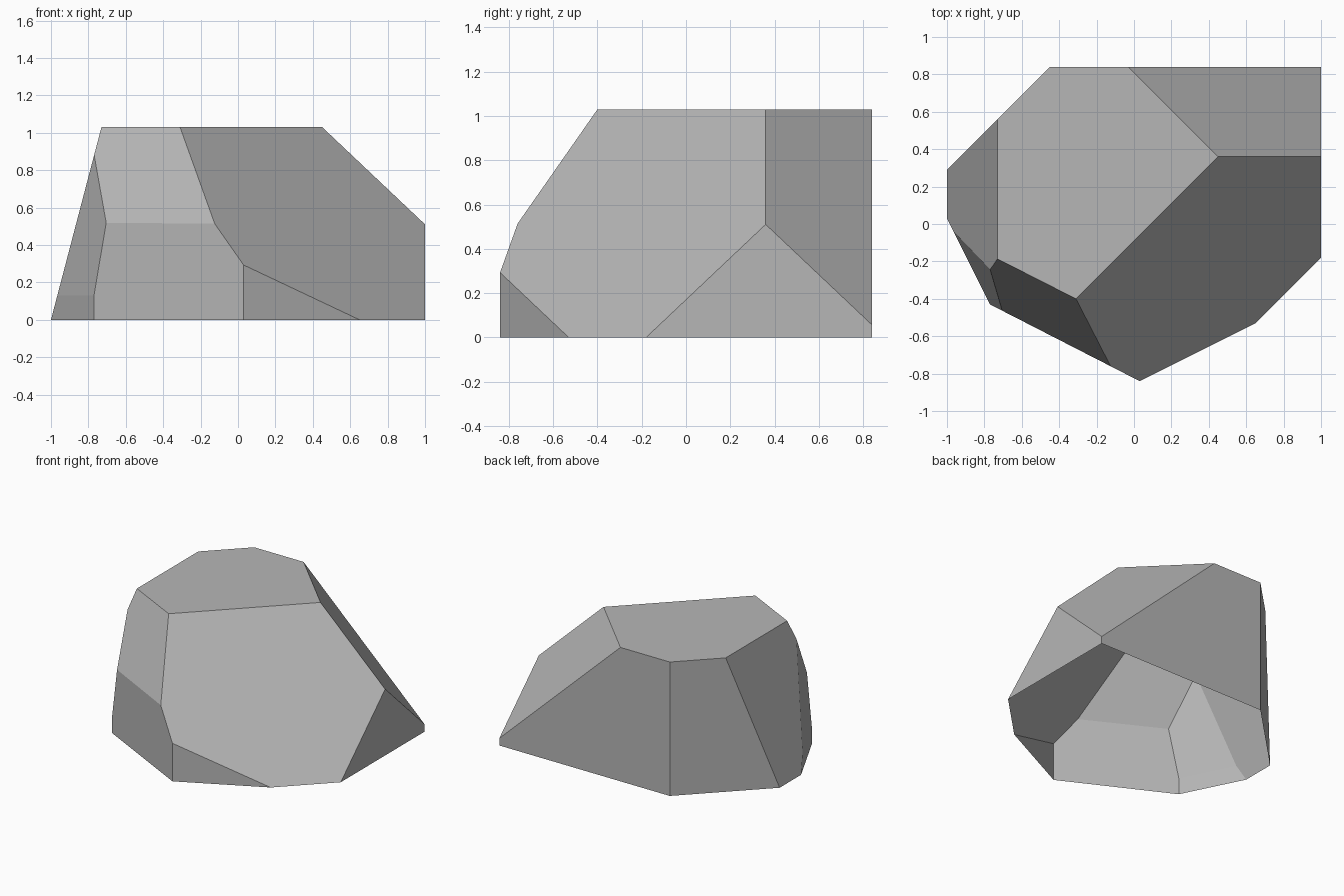
import bpy, bmesh
from mathutils import Vector

default = bpy.data.objects.get("Cube")
if default:
    bpy.data.objects.remove(default, do_unlink=True)

# One plain stone grey
stone = bpy.data.materials.new("stone_grey")
stone.use_nodes = True
colour = (0.47, 0.47, 0.47, 1)
stone.diffuse_color = colour
stone.node_tree.nodes["Principled BSDF"].inputs["Base Color"].default_value = colour

# Oversized block that the facets are cut from
low, high = Vector((-1.3, -1.2, 0)), Vector((1, 0.84, 1.03))
bm = bmesh.new()
bmesh.ops.create_cube(bm, size=1)
for v in bm.verts:
    v.co = Vector(high[i] if v.co[i] > 0 else low[i] for i in range(3))


def chip(point, normal):
    """Slice off everything beyond a plane and cap the cut."""
    cut = bmesh.ops.bisect_plane(
        bm, geom=bm.verts[:] + bm.edges[:] + bm.faces[:], dist=1e-5,
        plane_co=point, plane_no=Vector(normal).normalized(), clear_outer=True)
    edges = [e for e in cut["geom_cut"] if isinstance(e, bmesh.types.BMEdge)]
    bmesh.ops.edgeloop_fill(bm, edges=edges)


peak = (0.45, 0.36, 1.03)
front_corner = (0.03, -0.84, 0)
side_corner = (-0.77, -0.43, 0.13)

chip(peak, (1, -1, 1.058))                         # large front slope
chip(peak, (1, 1, 1.058))                          # back slope
chip((-1, 0.29, 0), (-1, 1, 0))                    # back corner wall
chip((-1, 0, 0), (-1.03, 0, 0.27))                 # leaning side
chip(front_corner, (-0.41, -0.8, 0))               # front wall
chip((-0.31, -0.4, 1.03), (-0.453, -0.891, 0.46))  # slope above front wall
chip(front_corner, (0.3, -0.6, 0))                 # small front wall
chip(side_corner, (-0.894, -0.447, 0))             # narrow side skirt
chip(side_corner, (-0.894, -0.447, 0.112))         # narrow side facet

# The underside is open
bmesh.ops.recalc_face_normals(bm, faces=bm.faces[:])
base = [f for f in bm.faces if all(v.co.z < 1e-4 for v in f.verts)]
bmesh.ops.delete(bm, geom=base, context="FACES")

mesh = bpy.data.meshes.new("rock")
bm.to_mesh(mesh)
bm.free()
mesh.materials.append(stone)
rock = bpy.data.objects.new("rock", mesh)
bpy.context.collection.objects.link(rock)
